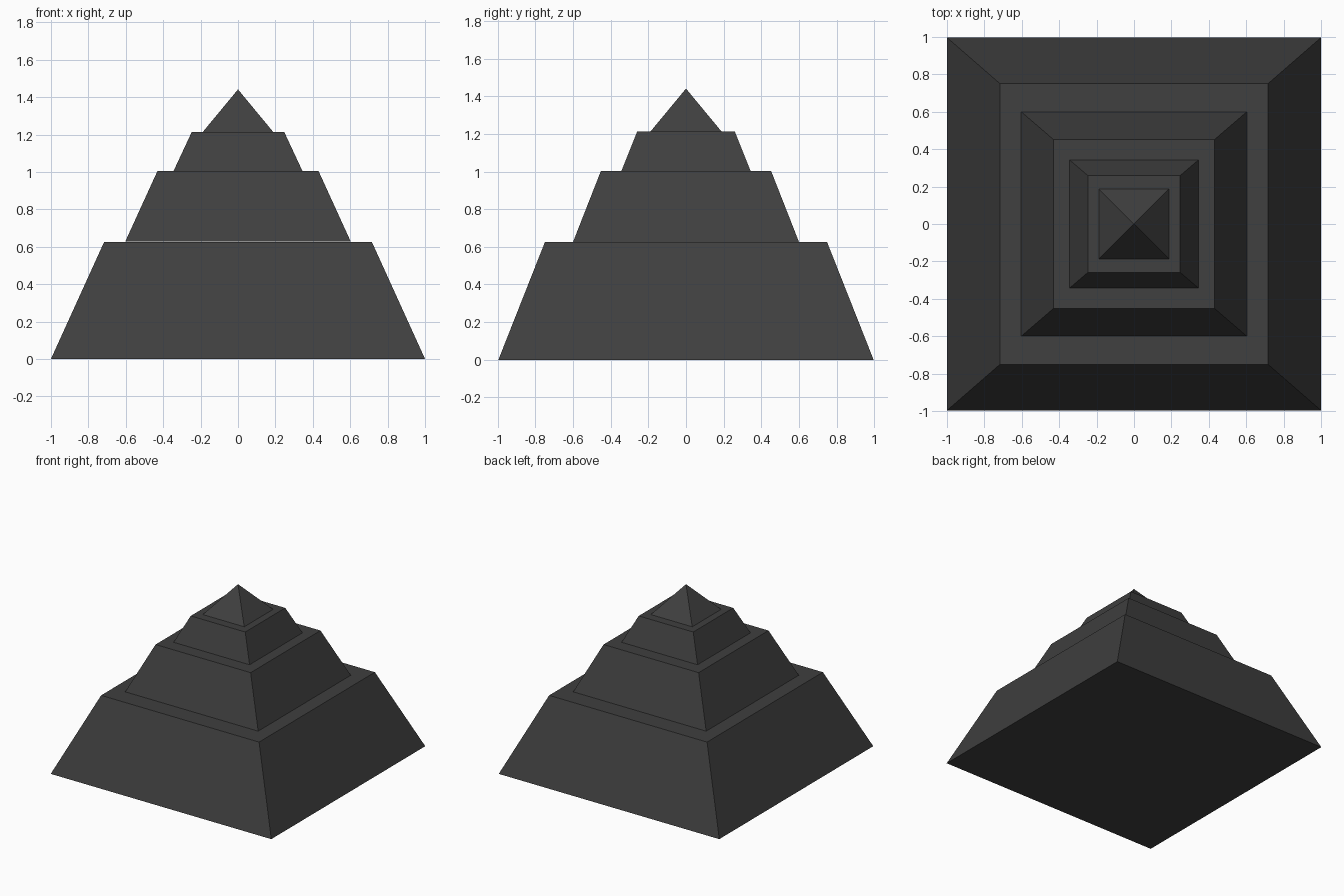
import bpy

if "Cube" in bpy.data.objects:
    bpy.data.objects.remove(bpy.data.objects["Cube"])

stone = bpy.data.materials.new("dark grey stone")
stone.diffuse_color = (0.05, 0.05, 0.05, 1)
stone.use_nodes = True
stone.node_tree.nodes["Principled BSDF"].inputs["Base Color"].default_value = stone.diffuse_color


def tier(name, bottom, top, z0, z1):
    """Closed rectangular frustum from half sizes; top=None makes a point."""
    def ring(half, z):
        return [(sx * half[0], sy * half[1], z)
                for sx, sy in ((-1, -1), (1, -1), (1, 1), (-1, 1))]
    verts = ring(bottom, z0)
    faces = [(3, 2, 1, 0)]
    if top:
        verts += ring(top, z1)
        faces.append((4, 5, 6, 7))
        faces += [(i, (i + 1) % 4, (i + 1) % 4 + 4, i + 4) for i in range(4)]
    else:
        verts.append((0, 0, z1))
        faces += [(i, (i + 1) % 4, 4) for i in range(4)]
    mesh = bpy.data.meshes.new(name)
    mesh.from_pydata(verts, [], faces)
    mesh.materials.append(stone)
    bpy.context.collection.objects.link(bpy.data.objects.new(name, mesh))


# Stacked sloping tiers, each stepped in from the one below
tier("base_tier", (1.0, 0.997), (0.716, 0.75), 0, 0.625)
tier("middle_tier", (0.603, 0.6), (0.431, 0.452), 0.627, 1.004)
tier("upper_tier", (0.345, 0.343), (0.247, 0.259), 1.004, 1.214)
# Pointed cap
tier("cap", (0.188, 0.188), None, 1.214, 1.441)
